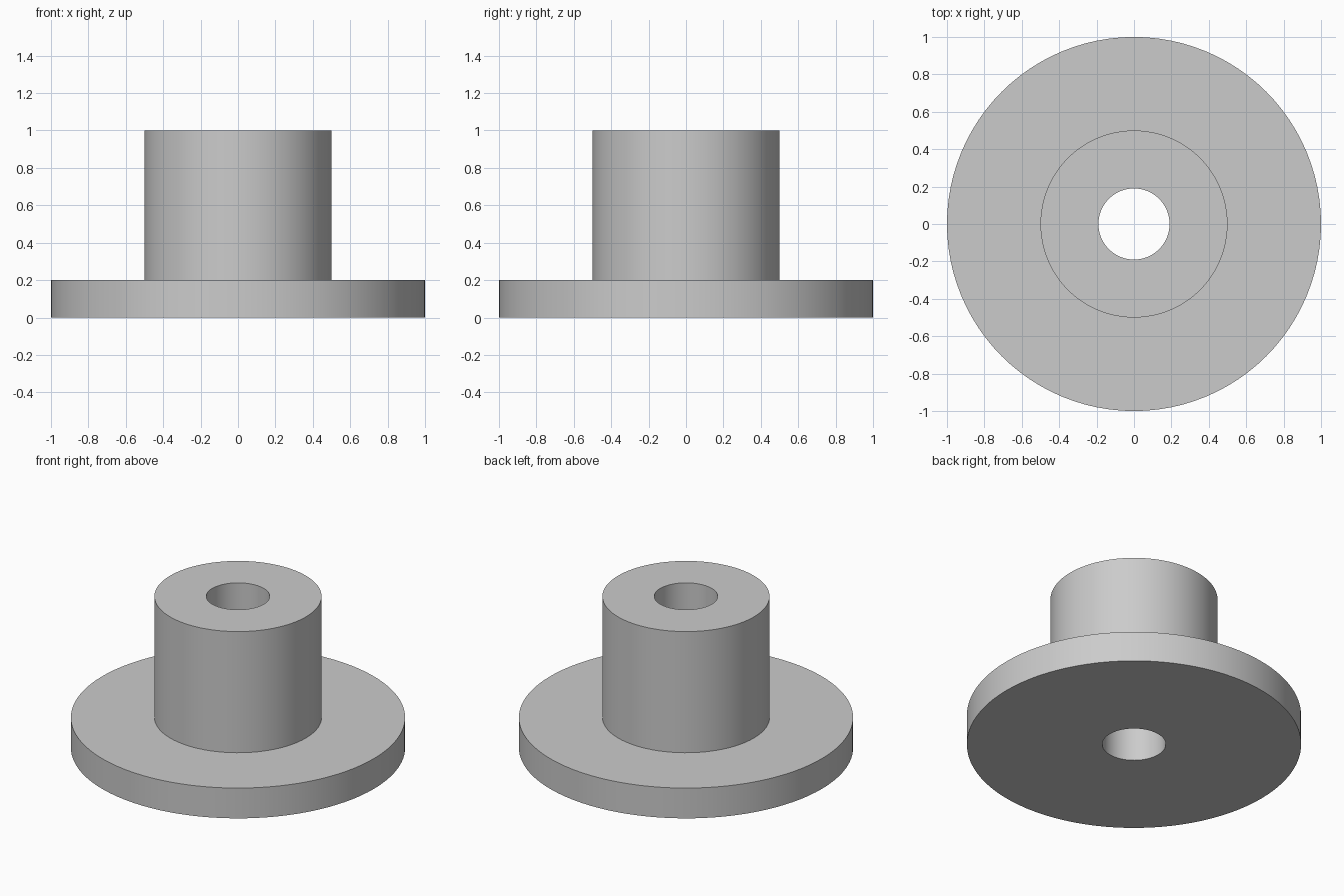
import bpy
import bmesh
from math import cos, sin, tau, radians

SEGMENTS = 96
BORE, HUB, FLANGE = 0.19, 0.5, 1.0
FLANGE_TOP, HUB_TOP = 0.2, 1.0

cube = bpy.data.objects.get("Cube")
if cube:
    bpy.data.objects.remove(cube, do_unlink=True)

# Plain grey material
grey = bpy.data.materials.new("light_grey")
grey.use_nodes = True
colour = (0.6, 0.6, 0.6, 1.0)
grey.diffuse_color = colour
grey.node_tree.nodes["Principled BSDF"].inputs["Base Color"].default_value = colour


def lathe(name, profile, material):
    """Turn a closed (radius, height) profile around the z axis."""
    bm = bmesh.new()
    rings = []
    for i in range(SEGMENTS):
        a = tau * i / SEGMENTS
        rings.append([bm.verts.new((r * cos(a), r * sin(a), z)) for r, z in profile])
    for i, ring in enumerate(rings):
        after = rings[(i + 1) % SEGMENTS]
        for j in range(len(profile)):
            k = (j + 1) % len(profile)
            bm.faces.new((ring[j], after[j], after[k], ring[k]))
    bmesh.ops.recalc_face_normals(bm, faces=bm.faces)
    mesh = bpy.data.meshes.new(name)
    bm.to_mesh(mesh)
    bm.free()
    mesh.materials.append(material)
    obj = bpy.data.objects.new(name, mesh)
    bpy.context.collection.objects.link(obj)
    bpy.ops.object.select_all(action='DESELECT')
    obj.select_set(True)
    bpy.context.view_layer.objects.active = obj
    bpy.ops.object.shade_smooth_by_angle(angle=radians(30))
    return obj


# Flanged bushing: wide disc, raised hub and a bore right through
lathe("flanged_bushing", [
    (BORE, 0), (FLANGE, 0), (FLANGE, FLANGE_TOP),
    (HUB, FLANGE_TOP), (HUB, HUB_TOP), (BORE, HUB_TOP),
], grey)
